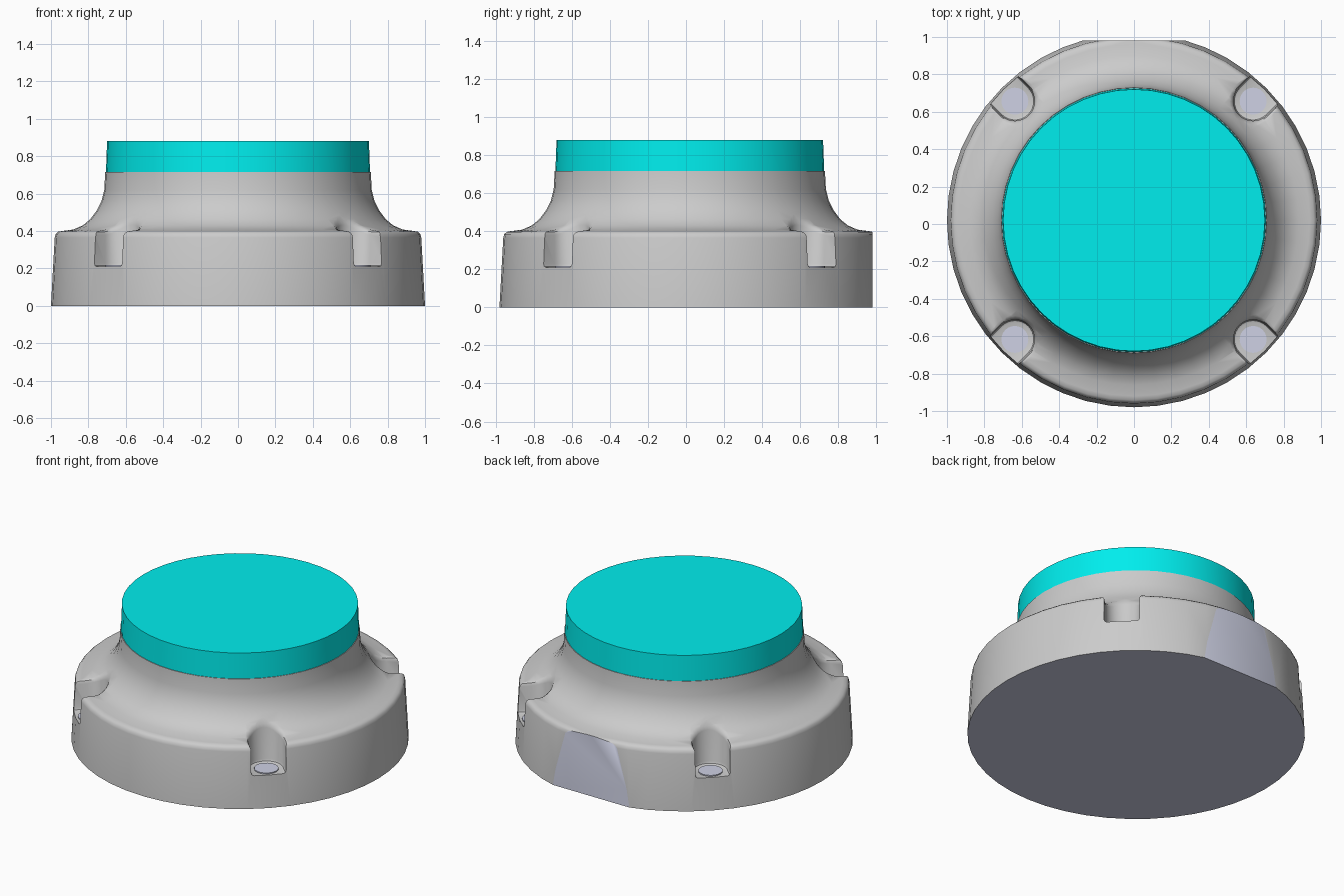
import bpy, bmesh, math
from mathutils import Matrix, Vector

if "Cube" in bpy.data.objects:
    bpy.data.objects.remove(bpy.data.objects["Cube"])

CY = 0.02      # centre of the round parts (rear flat shifts it forward)
SEG = 48
BODY = [(1.0, 0), (0.98, 0.365), (0.975, 0.384), (0.962, 0.396), (0.94, 0.4),
        (0.88, 0.408), (0.83, 0.43), (0.79, 0.463), (0.755, 0.51),
        (0.73, 0.56), (0.715, 0.62), (0.71, 0.715)]


def material(name, col):
    m = bpy.data.materials.new(name)
    m.diffuse_color = (*col, 1)
    m.use_nodes = True
    m.node_tree.nodes["Principled BSDF"].inputs["Base Color"].default_value = m.diffuse_color
    return m


grey = material("grey", (0.8, 0.8, 0.8))
metal = material("bluish_metal", (0.62, 0.64, 0.78))
cyan = material("cyan", (0.0, 0.85, 0.85))


def finish(bm, name, mats):
    bmesh.ops.recalc_face_normals(bm, faces=bm.faces[:])
    me = bpy.data.meshes.new(name)
    bm.to_mesh(me)
    bm.free()
    for m in mats:
        me.materials.append(m)
    ob = bpy.data.objects.new(name, me)
    bpy.context.collection.objects.link(ob)
    return ob


def skin(bm, rings):
    # closed solid through a stack of equal-length rings
    vs = [[bm.verts.new(p) for p in r] for r in rings]
    n = len(vs[0])
    for a, b in zip(vs, vs[1:]):
        for i in range(n):
            j = (i + 1) % n
            bm.faces.new((a[i], a[j], b[j], b[i]))
    bm.faces.new(vs[0][::-1])
    bm.faces.new(vs[-1])


def lathe(bm, profile, x=0, y=CY, seg=SEG):
    skin(bm, [[(x + r * math.cos(2 * math.pi * i / seg),
                y + r * math.sin(2 * math.pi * i / seg), z) for i in range(seg)]
              for r, z in profile])


def smooth(ob, angle):
    bpy.ops.object.select_all(action='DESELECT')
    ob.select_set(True)
    bpy.context.view_layer.objects.active = ob
    bpy.ops.object.shade_smooth_by_angle(angle=math.radians(angle))


def top_height(r):
    # height of the flared upper surface at radius r
    pts = BODY[4:]
    if r >= pts[0][0]:
        return 0.4
    for (r0, z0), (r1, z1) in zip(pts, pts[1:]):
        if r >= r1:
            return z0 + (z1 - z0) * (r0 - r) / (r0 - r1)
    return pts[-1][1]


# flared body with a vertical flat at the rear
bm = bmesh.new()
lathe(bm, BODY)
cut = bmesh.ops.bisect_plane(bm, geom=bm.verts[:] + bm.edges[:] + bm.faces[:],
                             plane_co=(0, 0.98, 0), plane_no=(0, 1, 0), clear_outer=True)
rim = [e for e in cut["geom_cut"] if isinstance(e, bmesh.types.BMEdge)]
bmesh.ops.holes_fill(bm, edges=rim, sides=0)
bm.normal_update()
for f in bm.faces:
    c = f.calc_center_median()
    if c.z < 0.001 or abs(f.normal.y) > 0.999 and c.y > 0.979:
        f.material_index = 1
body = finish(bm, "flared_body", [grey, metal])

# U-shaped screw pockets with a rounded floor and softened upper lip
bm = bmesh.new()
for k in range(4):
    turn = Matrix.Translation((0, CY, 0)) @ Matrix.Rotation(math.pi / 4 + k * math.pi / 2, 4, 'Z')

    def ring(offset, height):
        r = 0.105 + offset
        pts = [(1.15, r)] + [(0.9 + r * math.cos(a), r * math.sin(a)) for a in
                             (math.pi * (0.5 + i / 16) for i in range(17))] + [(1.15, -r)]
        return [turn @ Vector((u, v, height(math.hypot(u, v)))) for u, v in pts]

    skin(bm, [ring(-0.016, lambda r: 0.21),
              ring(-0.005, lambda r: 0.215),
              ring(0.0, lambda r: 0.228),
              ring(0.0, lambda r: top_height(r) - 0.026),
              ring(0.007, lambda r: top_height(r) - 0.009),
              ring(0.024, lambda r: top_height(r) + 0.001),
              ring(0.05, lambda r: top_height(r) + 0.03),
              ring(0.05, lambda r: 0.85)])
cutter = finish(bm, "pocket_cutter", [grey])
cutter.hide_render = True

mod = body.modifiers.new("pockets", 'BOOLEAN')
mod.operation = 'DIFFERENCE'
mod.solver = 'EXACT'
mod.object = cutter
bpy.context.view_layer.objects.active = body
bpy.ops.object.modifier_apply(modifier=mod.name)
bpy.data.objects.remove(cutter)
smooth(body, 35)

# cyan cap on the neck
bm = bmesh.new()
lathe(bm, [(0.706, 0.715), (0.70, 0.88)])
smooth(finish(bm, "cap", [cyan]), 35)

# screw head in each pocket
for sx, sy, name in ((1, 1, "rear_right"), (-1, 1, "rear_left"),
                     (1, -1, "front_right"), (-1, -1, "front_left")):
    bm = bmesh.new()
    lathe(bm, [(0.072, 0.205), (0.072, 0.217)], sx * 0.637, CY + sy * 0.637, 24)
    smooth(finish(bm, "screw_" + name, [metal]), 35)
